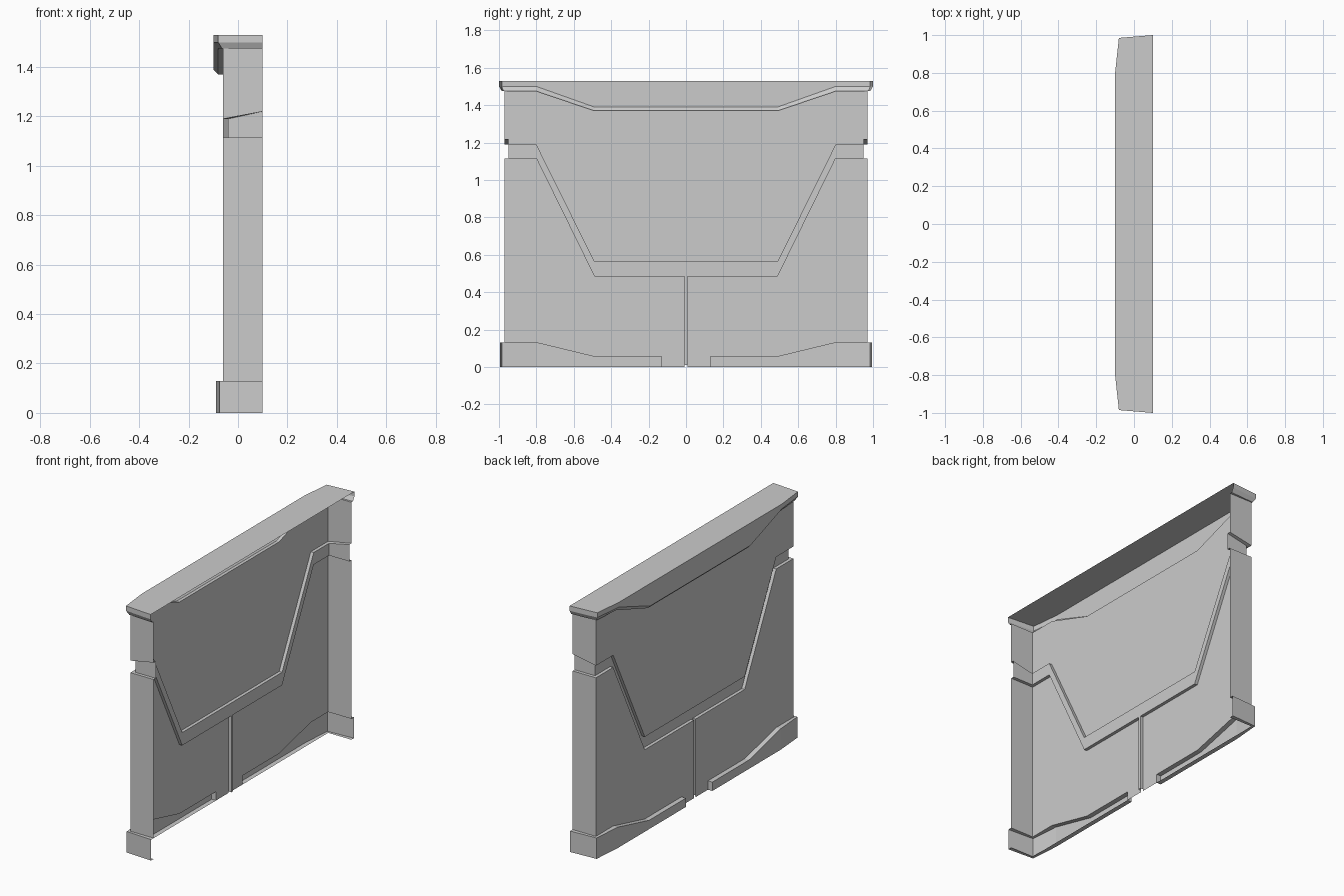
import bpy

if "Cube" in bpy.data.objects:
    bpy.data.objects.remove(bpy.data.objects["Cube"])

BACK = 0.10          # open rear plane of the shell
SLIT = 0.009         # half width of the centre slit
TRIM_END = 0.13      # inner end of each base trim


def half(side_back, side, x_corner, x_mid, z_back, z_side, z_mid, inner=None):
    """One half of a cross-wall line, from the rear edge round the corner to the middle."""
    pts = [(BACK, side_back, z_back), (x_corner, side, z_side),
           (x_mid, 0.80, z_side), (x_mid, 0.49, z_mid)]
    if inner is not None:
        pts.append((x_mid, inner, z_mid))
    return pts


def full(*args):
    h = half(*args)
    return h + [(x, -y, z) for x, y, z in reversed(h)]


def loft(rings):
    """Quads between successive lines, given from top to bottom."""
    return [[a[i], b[i], b[i + 1], a[i + 1]]
            for a, b in zip(rings, rings[1:]) for i in range(len(a) - 1)]


def mirrored(polys):
    return polys + [[(x, -y, z) for x, y, z in reversed(p)] for p in polys]


def make(name, polys):
    index, faces = {}, []
    for p in polys:
        f = []
        for v in p:
            k = index.setdefault(tuple(round(c, 5) for c in v), len(index))
            if k not in f:
                f.append(k)
        if len(f) > 2:
            faces.append(f)
    me = bpy.data.meshes.new(name)
    me.from_pydata(list(index), [], faces)
    me.update()
    ob = bpy.data.objects.new(name, me)
    bpy.context.collection.objects.link(ob)
    return ob


# Top cap: hollow, chamfered along its lower edge
cap_top = full(1.0, 0.985, -0.08, -0.10, 1.53, 1.53, 1.53)
cap_low = full(1.0, 0.985, -0.08, -0.10, 1.50, 1.50, 1.39)
cap_chamfer = full(0.985, 0.975, -0.065, -0.08, 1.475, 1.475, 1.37)
panel_top = full(0.97, 0.97, -0.06, -0.06, 1.475, 1.475, 1.37)
make("top_cap", [cap_top] + loft([cap_top, cap_low, cap_chamfer, panel_top]))

# Upper panel
upper_low = full(0.97, 0.97, -0.06, -0.06, 1.22, 1.19, 0.565)
make("upper_panel", loft([panel_top, upper_low]))

# Recessed channel wrapping round the sides
floor_top = full(0.95, 0.95, -0.04, -0.04, 1.22, 1.19, 0.565)
floor_low = full(0.95, 0.95, -0.04, -0.04, 1.115, 1.115, 0.485)
make("channel", loft([upper_low, floor_top, floor_low]))

# Lower panel with the ledge of the channel, split by the centre slit
ledge_in = half(0.95, 0.95, -0.04, -0.04, 1.115, 1.115, 0.485, TRIM_END)
ledge_out = half(0.97, 0.97, -0.06, -0.06, 1.115, 1.115, 0.485, TRIM_END)
panel_low = half(0.97, 0.97, -0.06, -0.06, 0.13, 0.13, 0.055, TRIM_END)
middle = loft([[(x, y, z) for y in (TRIM_END, SLIT)]
               for x, z in ((-0.04, 0.485), (-0.06, 0.485), (-0.06, 0.0))])
make("lower_panel", mirrored(loft([ledge_in, ledge_out, panel_low]) + middle))

# Centre slit: two walls and a floor
slit = [[(x, y, z) for x, y in ((-0.06, SLIT), (-0.04, SLIT),
                                (-0.04, -SLIT), (-0.06, -SLIT))]
        for z in (0.485, 0.01)]
make("centre_slit", loft(slit))

# Base trims: hollow, with a bottom lip and a closed inner end
trim_top = half(0.995, 0.985, -0.075, -0.09, 0.13, 0.13, 0.055, TRIM_END)
trim_low = half(0.995, 0.985, -0.075, -0.09, 0.0, 0.0, 0.0, TRIM_END)
lip = half(0.97, 0.97, -0.06, -0.06, 0.0, 0.0, 0.0, TRIM_END)
end = [[trim_top[-1], trim_low[-1], lip[-1], panel_low[-1]]]
make("base_trims", mirrored(loft([panel_low, trim_top, trim_low, lip]) + end))
